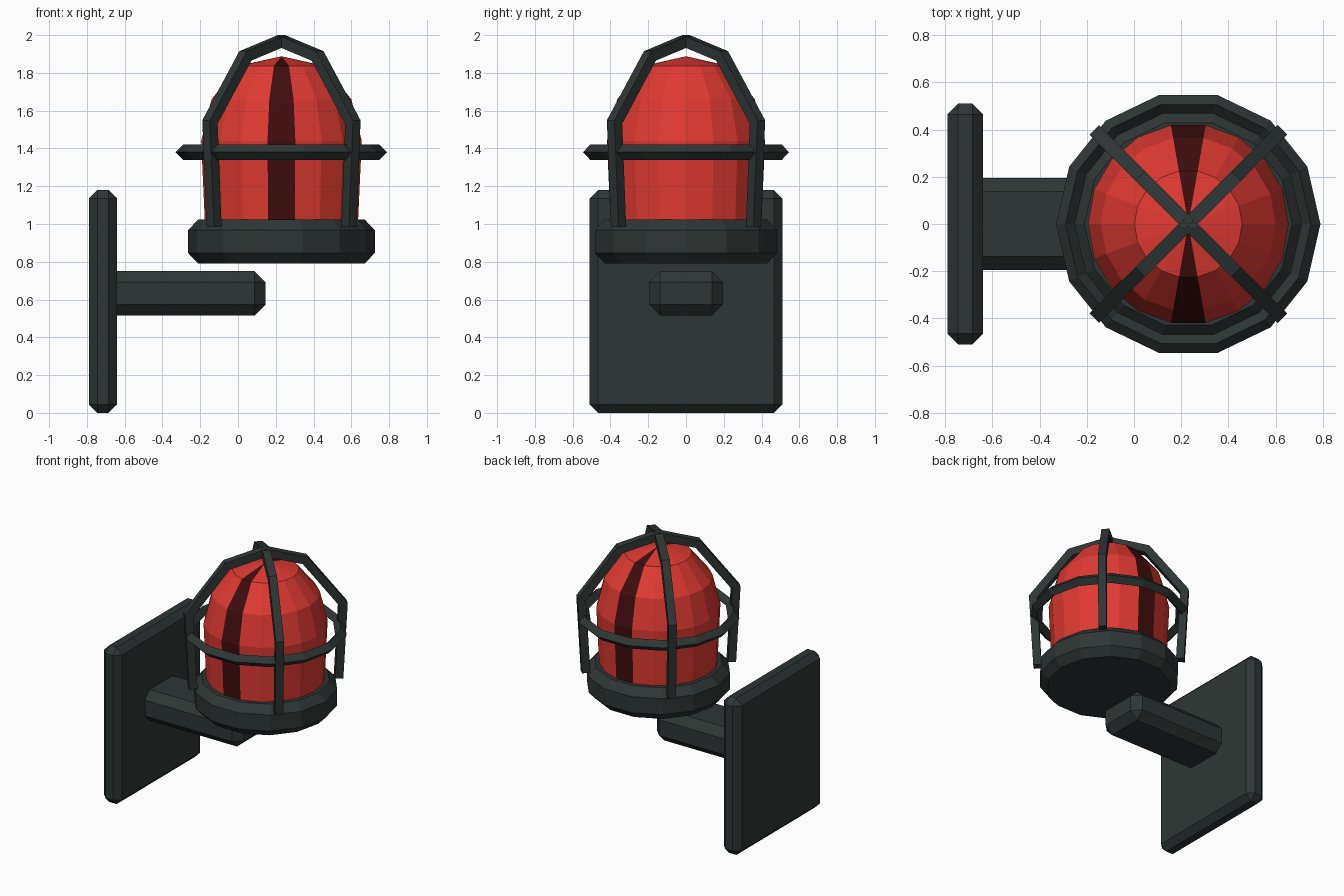
import bpy, bmesh, math
from mathutils import Vector, Matrix

if "Cube" in bpy.data.objects:
    bpy.data.objects.remove(bpy.data.objects["Cube"])

CX = 0.23  # lamp axis


def material(name, rgb):
    m = bpy.data.materials.new(name)
    m.diffuse_color = (*rgb, 1)
    m.use_nodes = True
    m.node_tree.nodes["Principled BSDF"].inputs["Base Color"].default_value = m.diffuse_color
    return m


METAL = material("dark metal", (0.027, 0.037, 0.035))
RED = material("red glass", (0.75, 0.042, 0.032))
DARK_RED = material("dark red stripe", (0.05, 0.004, 0.004))


def finish(name, bm, *mats):
    bmesh.ops.recalc_face_normals(bm, faces=bm.faces)
    me = bpy.data.meshes.new(name)
    bm.to_mesh(me)
    bm.free()
    for m in mats:
        me.materials.append(m)
    ob = bpy.data.objects.new(name, me)
    bpy.context.collection.objects.link(ob)
    return ob


def chamfered_box(name, lo, hi, bevel):
    lo, hi = Vector(lo), Vector(hi)
    bm = bmesh.new()
    bmesh.ops.create_cube(bm, size=1, matrix=Matrix.Translation((lo + hi) / 2)
                          @ Matrix.Diagonal((*(hi - lo), 1)))
    bmesh.ops.bevel(bm, geom=bm.edges[:], offset=bevel, segments=1,
                    affect='EDGES', profile=0.5)
    return finish(name, bm, METAL)


def lathe(name, profile, sides, mats, closed=False):
    """Spin (radius, z) points around the lamp axis."""
    bm = bmesh.new()
    rings = []
    for r, z in profile:
        if r == 0:
            rings.append([bm.verts.new((CX, 0, z))] * sides)
        else:
            rings.append([bm.verts.new((CX + r * math.cos(math.tau * i / sides),
                                        r * math.sin(math.tau * i / sides), z))
                          for i in range(sides)])
    pairs = list(zip(rings, rings[1:])) + ([(rings[-1], rings[0])] if closed else [])
    for a, b in pairs:
        for i in range(sides):
            j = (i + 1) % sides
            quad = dict.fromkeys((a[i], a[j], b[j], b[i]))
            bm.faces.new(list(quad))
    return finish(name, bm, *mats)


def cage_bar(name, path, half, angle):
    """Square bar swept along an arch in a vertical plane, with mitred bends."""
    bm = bmesh.new()
    pts = [Vector(p) for p in path]
    rot = Matrix.Translation((CX, 0, 0)) @ Matrix.Rotation(angle, 4, 'Z')
    rings = []
    for i, p in enumerate(pts):
        d1 = (p - pts[i - 1]).normalized() if i else (pts[1] - p).normalized()
        d2 = (pts[i + 1] - p).normalized() if i < len(pts) - 1 else d1
        d = (d1 + d2).normalized()
        n = Vector((-d.y, d.x)) * half / d.dot(d1)
        rings.append([bm.verts.new(rot @ Vector((p.x + s * n.x, t * half, p.y + s * n.y)))
                      for s, t in ((1, 1), (1, -1), (-1, -1), (-1, 1))])
    for a, b in zip(rings, rings[1:]):
        for i in range(4):
            j = (i + 1) % 4
            bm.faces.new((a[i], a[j], b[j], b[i]))
    bm.faces.new(rings[0])
    bm.faces.new(rings[-1])
    return finish(name, bm, METAL)


# Wall mount
chamfered_box("wall_plate", (-0.79, -0.51, 0), (-0.64, 0.51, 1.18), 0.045)
chamfered_box("arm", (-0.72, -0.195, 0.515), (0.145, 0.195, 0.75), 0.058)

# Lamp base with chamfered rims
lathe("lamp_base", [(0, 0.79), (0.44, 0.79), (0.495, 0.847), (0.495, 0.967),
                    (0.44, 1.024), (0, 1.024)], 14, [METAL])

# Glass dome, with a dark stripe on the front and back facets
dome = lathe("glass_dome", [(0, 1.0), (0.405, 1.0), (0.425, 1.44), (0.37, 1.66),
                            (0.228, 1.837), (0, 1.888)], 18, [RED, DARK_RED])
for f in dome.data.polygons:
    c = f.center
    if abs(c.x - CX) < 0.01 * abs(c.y) and c.z > 1.01:
        f.material_index = 1

# Protective cage: ring plus two crossed arches
lathe("cage_ring", [(0.56, 1.38), (0.52, 1.42), (0.48, 1.38), (0.52, 1.34)],
      14, [METAL], closed=True)
half_arch = [(-0.505, 0.985), (-0.535, 1.54), (-0.27, 1.89)]
arch = half_arch + [(0, 1.97)] + [(-x, z) for x, z in reversed(half_arch)]
for k, a in enumerate((45, 135)):
    cage_bar(f"cage_arch_{k + 1}", arch, 0.0285, math.radians(a))
